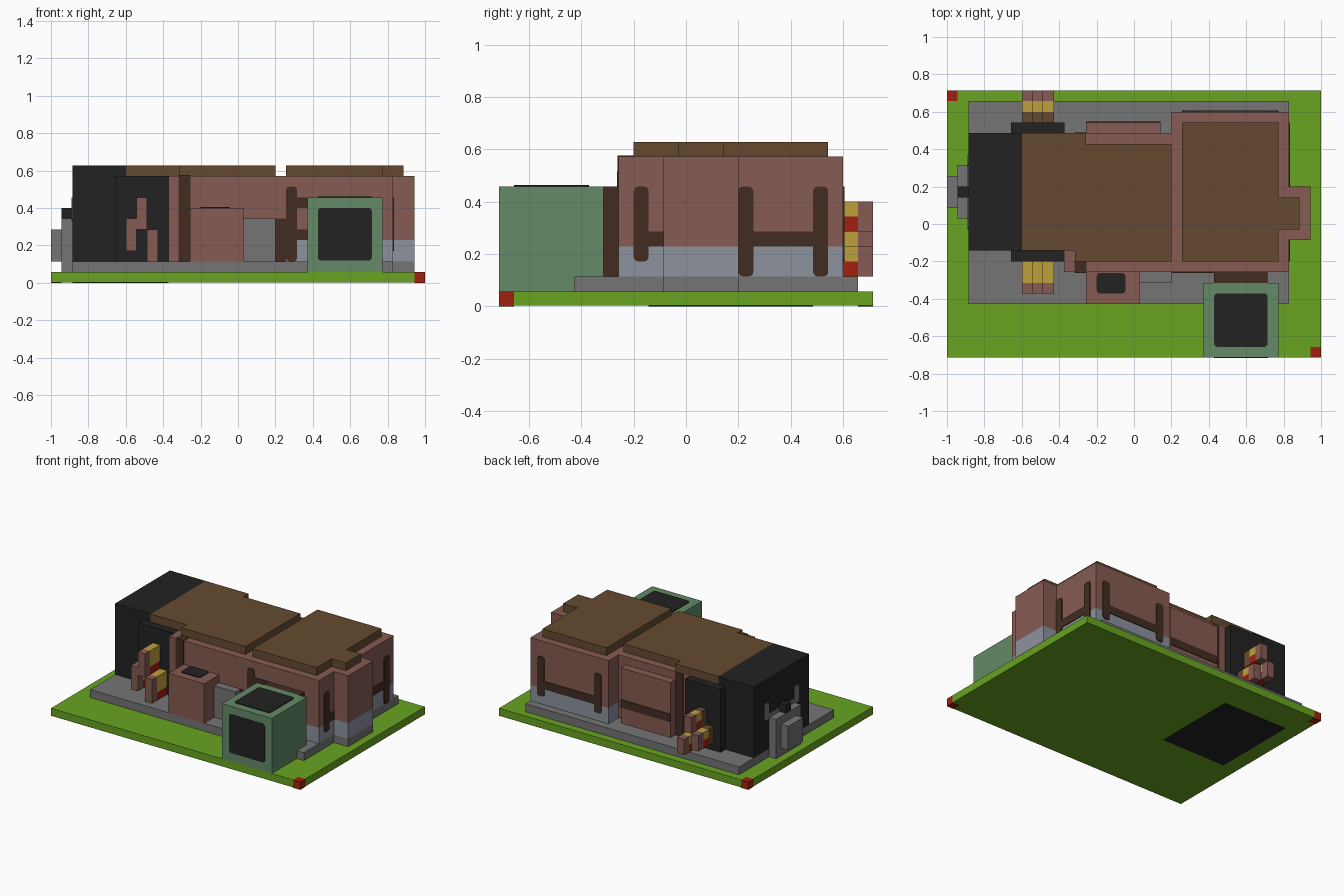
import bpy
import bmesh
from mathutils import Vector

cube = bpy.data.objects.get("Cube")
if cube:
    bpy.data.objects.remove(cube, do_unlink=True)

UNIT = 2 / 35                      # everything sits on a 35 x 25 cell grid
ORIGIN = Vector((17.5, 12.5, 0))


def linear(channel):
    c = channel / 255
    return c / 12.92 if c <= 0.04045 else ((c + 0.055) / 1.055) ** 2.4


def material(name, r, g, b):
    mat = bpy.data.materials.new(name)
    color = (linear(r), linear(g), linear(b), 1)
    mat.use_nodes = True
    mat.diffuse_color = color
    shader = mat.node_tree.nodes["Principled BSDF"]
    shader.inputs["Base Color"].default_value = color
    shader.inputs["Roughness"].default_value = 0.9
    return mat


grass = material("grass green", 104, 163, 33)
stone = material("stone grey", 117, 117, 117)
brick = material("brick pink", 134, 91, 82)
roofing = material("roof brown", 102, 74, 48)
timber = material("dark brown", 66, 44, 34)
black = material("soot black", 34, 34, 34)
plinth = material("plinth blue grey", 140, 146, 158)
copper = material("copper green", 100, 138, 103)
yellow = material("yellow", 190, 160, 60)
red = material("red", 160, 32, 16)


def finish(name, bm, mat):
    bmesh.ops.recalc_face_normals(bm, faces=bm.faces)
    mesh = bpy.data.meshes.new(name)
    bm.to_mesh(mesh)
    bm.free()
    mesh.materials.append(mat)
    obj = bpy.data.objects.new(name, mesh)
    bpy.context.collection.objects.link(obj)
    return obj


def box(name, mat, x, y, z, grow=0, round_axis=None):
    """Box from cell ranges; round_axis rounds the edges along that axis."""
    low = (Vector((x[0], y[0], z[0])) - ORIGIN) * UNIT
    high = (Vector((x[1], y[1], z[1])) - ORIGIN) * UNIT
    size = high - low
    bm = bmesh.new()
    bmesh.ops.create_cube(bm, size=1)
    for v in bm.verts:
        v.co = Vector([(low[i] + high[i]) / 2 + v.co[i] * (size[i] + 2 * grow)
                       for i in range(3)])
    if round_axis is not None:
        edges = [e for e in bm.edges
                 if abs(e.verts[0].co[round_axis] - e.verts[1].co[round_axis]) > 1e-5]
        bmesh.ops.bevel(bm, geom=edges, offset=0.3 * UNIT, segments=3,
                        profile=0.5, affect='EDGES')
    return finish(name, bm, mat)


def slab(name, mat, outline, z):
    """Flat outline in cells, extruded between two heights."""
    bm = bmesh.new()
    verts = [bm.verts.new((Vector((px, py, z[0])) - ORIGIN) * UNIT) for px, py in outline]
    face = bm.faces.new(verts)
    new = bmesh.ops.extrude_face_region(bm, geom=[face])["geom"]
    for v in new:
        if isinstance(v, bmesh.types.BMVert):
            v.co.z = z[1] * UNIT
    return finish(name, bm, mat)


T = 0.1   # thickness of painted plates, in cells


def wall_plate(name, mat, axis, wall, side, span, z, rounded=True):
    """Thin plate on a wall; axis is the wall's normal, side its direction."""
    depth = (wall - T, wall + T)
    if side:
        depth = tuple(sorted((wall - side * T, wall + side * T)))
    ranges = (depth, span) if axis == 0 else (span, depth)
    return box(name, mat, ranges[0], ranges[1], z, 0, axis if rounded else None)


# Ground with two red corner markers
slab("ground", grass, [(1, 0), (34, 0), (34, 1), (35, 1), (35, 25),
                       (1, 25), (1, 24), (0, 24), (0, 0)], (0.05, 1))
box("back_corner_marker", red, (0, 1), (24, 25), (0, 1))
box("front_corner_marker", red, (34, 35), (0, 1), (0, 1))
box("underside_panel", black, (2, 11), (10, 21), (0, 0.1))

# Stone foundation
box("foundation", stone, (2, 32), (5, 24), (1, 2))
box("bay_foundation", stone, (32, 34), (11, 16), (1, 2))

# West hall
box("hall_wall", brick, (7, 21), (10, 21), (2, 10))
box("hall_front_wall", brick, (11, 21), (8, 10), (2, 10))
slab("hall_roof", roofing, [(7, 10), (12, 10), (12, 9), (21, 9), (21, 20),
                            (13, 20), (13, 21), (7, 21)], (10, 11))
box("black_tower", black, (2, 7), (10, 21), (2, 11))
box("front_black_door", black, (6, 11), (9, 10), (2, 10))
box("back_black_door", black, (6, 11), (21, 22), (2, 10))
box("front_pillar", timber, (12, 13), (8, 9), (2, 10), 0.004)
box("back_pillar", timber, (12, 13), (20, 21), (2, 9.9), 0.004)
box("back_annex", brick, (13, 20), (21, 22), (2, 9))
wall_plate("annex_band", timber, 1, 22, 1, (13, 20), (4, 5), False)

# East hall with a bay; the lower part is a blue grey plinth
for part, mat, z in (("plinth", plinth, (2, 4)), ("wall", brick, (4, 10))):
    box("east_" + part, mat, (21, 32), (8, 23), z)
    box("bay_" + part, mat, (32, 34), (11, 16), z)
slab("east_roof", roofing, [(22, 9), (31, 9), (31, 12), (33, 12), (33, 15),
                            (31, 15), (31, 22), (22, 22)], (10, 11))

# Timber frames: rounded posts joined by rails
for name, axis, wall, posts, bottom, rail in (
        ("side_frame", 0, 32, (16, 21), 2, (16.5, 21.5)),
        ("side_stub_frame", 0, 32, (9,), 3, (9.5, 11)),
        ("back_frame", 1, 23, (22, 30), 3, (22.5, 30.5))):
    for p in posts:
        wall_plate(name + "_post", timber, axis, wall, 1, (p, p + 1), (bottom, 8))
    wall_plate(name + "_rail", timber, axis, wall, 1, rail, (4, 5), False)
wall_plate("front_short_post", timber, 1, 8, -1, (21, 22), (2, 6), False)
wall_plate("front_tall_post", timber, 1, 8, -1, (22, 23), (2, 9))
for z in (4, 7):
    wall_plate("front_rail", timber, 1, 8, -1, (22.5, 25), (z, z + 1), False)

# Front boxes
box("front_porch", brick, (13, 18), (5, 8), (2, 7))
box("porch_hatch", black, (14, 16.7), (6, 7.9), (6.9, 7.1), 0, 2)
box("front_step_box", stone, (18, 21), (7, 8), (2, 6))

# Copper cabin with dark panels
box("cabin_connector", timber, (25, 30), (7, 8), (2, 8))
box("cabin", copper, (24, 31), (0, 7), (1, 8))
box("cabin_front_panel", black, (25, 30), (0, T), (2.1, 7), 0.001, 1)
box("cabin_top_panel", black, (25, 30), (1, 6), (7.9, 8.1), 0, 2)

# Unit on the tower end
box("end_unit", stone, (1, 2), (13, 18), (1, 6))
box("end_unit_cover", stone, (0, 1), (14, 17), (2, 5))
box("end_unit_peg", black, (1, 2), (15, 16), (6, 7))
for p in (12, 18):
    wall_plate("end_plate", stone, 0, 2, -1, (p, p + 1), (5.8, 8))
wall_plate("end_plate_rail", stone, 0, 2, -1, (12.5, 18.5), (5.8, 6.5), False)

# Staggered vents: red below, yellow above, brick cap on the outside
for x, front_z, back_z in ((7, 3, 3), (8, 5, 5), (9, 2, 2)):
    cols = (x, x + 1)
    box("front_vent_cap", brick, cols, (6, 7), (front_z, front_z + 3))
    box("front_vent_red", red, cols, (7, 9), (front_z, front_z + 1))
    box("front_vent_yellow", yellow, cols, (7, 9), (front_z + 1, front_z + 3))
    box("back_vent_cap", brick, cols, (24, 25), (back_z, back_z + 2))
    box("back_vent_red", red, cols, (23, 24), (back_z, back_z + 1))
    box("back_vent_yellow", yellow, cols, (23, 24), (back_z + 1, back_z + 2))
    box("back_vent_neck", roofing, cols, (22, 23), (back_z, back_z + 2))
